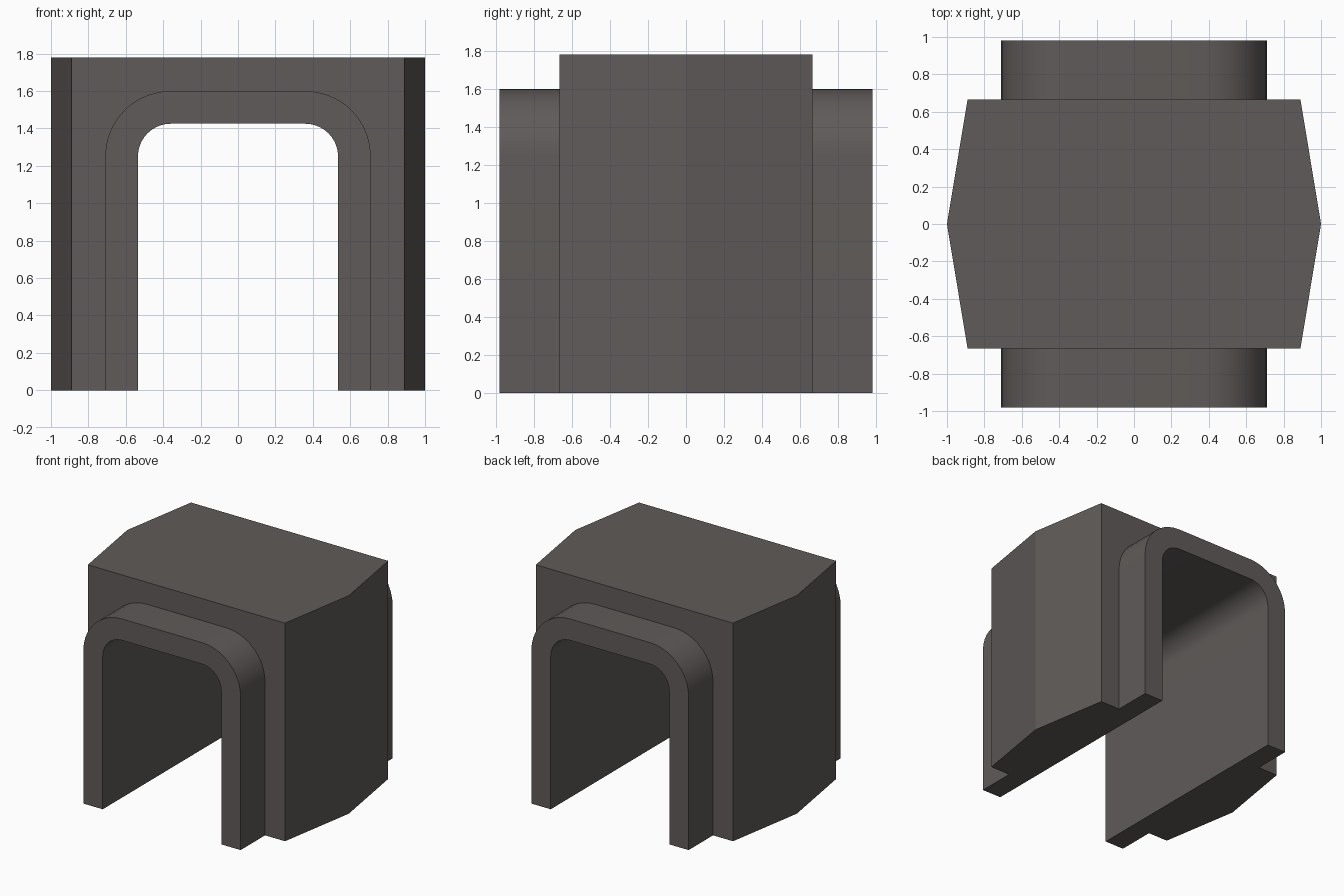
import bpy, bmesh, math

if "Cube" in bpy.data.objects:
    bpy.data.objects.remove(bpy.data.objects["Cube"])

HEIGHT, LIP, BODY_Y = 1.78, 0.98, 0.665      # block height, sleeve half length, block half depth
CORNER_X, CORNER_Z = 0.36, 1.25              # shared centre of the rounded arch corners
SEG = 10


def arch(r):
    """Arch outline as (x, z) points, from the left foot to the right foot."""
    right = [(CORNER_X + r * math.cos(a), CORNER_Z + r * math.sin(a))
             for a in (math.pi / 2 * i / SEG for i in range(SEG + 1))]
    right.insert(0, (CORNER_X + r, 0))
    return [(-x, z) for x, z in right] + right[::-1]


bm = bmesh.new()


def face(points):
    return bm.faces.new([bm.verts.new(p) for p in points])


def strip(profile, y0, y1):
    for (xa, za), (xb, zb) in zip(profile, profile[1:]):
        face([(xa, y0, za), (xb, y0, zb), (xb, y1, zb), (xa, y1, za)])


inner, outer = arch(0.175), arch(0.35)
foot_in, foot_out = inner[-1][0], outer[-1][0]

# Tunnel lining running the full length
strip(inner, -LIP, LIP)

for s in (-1, 1):
    # Projecting sleeve and its end rim
    strip(outer, s * BODY_Y, s * LIP)
    for i in range(len(inner) - 1):
        face([(x, s * LIP, z) for x, z in
              (inner[i], inner[i + 1], outer[i + 1], outer[i])])
    # Block end wall around the sleeve
    wall = outer + [(0.89, 0), (0.89, HEIGHT), (-0.89, HEIGHT), (-0.89, 0)]
    face([(x, s * BODY_Y, z) for x, z in wall])
    # Angled block sides
    for t in (-1, 1):
        face([(s * 0.89, t * BODY_Y, 0), (s, 0, 0),
              (s, 0, HEIGHT), (s * 0.89, t * BODY_Y, HEIGHT)])
    # Undersides of sleeve leg and block
    face([(s * foot_in, -LIP, 0), (s * foot_out, -LIP, 0),
          (s * foot_out, -BODY_Y, 0), (s * foot_out, BODY_Y, 0),
          (s * foot_out, LIP, 0), (s * foot_in, LIP, 0)])
    face([(s * foot_out, -BODY_Y, 0), (s * 0.89, -BODY_Y, 0), (s, 0, 0),
          (s * 0.89, BODY_Y, 0), (s * foot_out, BODY_Y, 0)])

# Flat six-sided roof
face([(-0.89, -BODY_Y, HEIGHT), (0.89, -BODY_Y, HEIGHT), (1, 0, HEIGHT),
      (0.89, BODY_Y, HEIGHT), (-0.89, BODY_Y, HEIGHT), (-1, 0, HEIGHT)])

# Weld into one closed shell
bmesh.ops.remove_doubles(bm, verts=bm.verts, dist=0.0005)
bmesh.ops.recalc_face_normals(bm, faces=bm.faces)
mesh = bpy.data.meshes.new("tunnel_block")
bm.to_mesh(mesh)
bm.free()
mesh.shade_smooth()
mesh.set_sharp_from_angle(angle=math.radians(14))

mat = bpy.data.materials.new("dark warm grey")
mat.diffuse_color = (0.115, 0.104, 0.1, 1)
mat.use_nodes = True
mat.node_tree.nodes["Principled BSDF"].inputs["Base Color"].default_value = mat.diffuse_color
mesh.materials.append(mat)
bpy.context.collection.objects.link(bpy.data.objects.new("tunnel_block", mesh))
